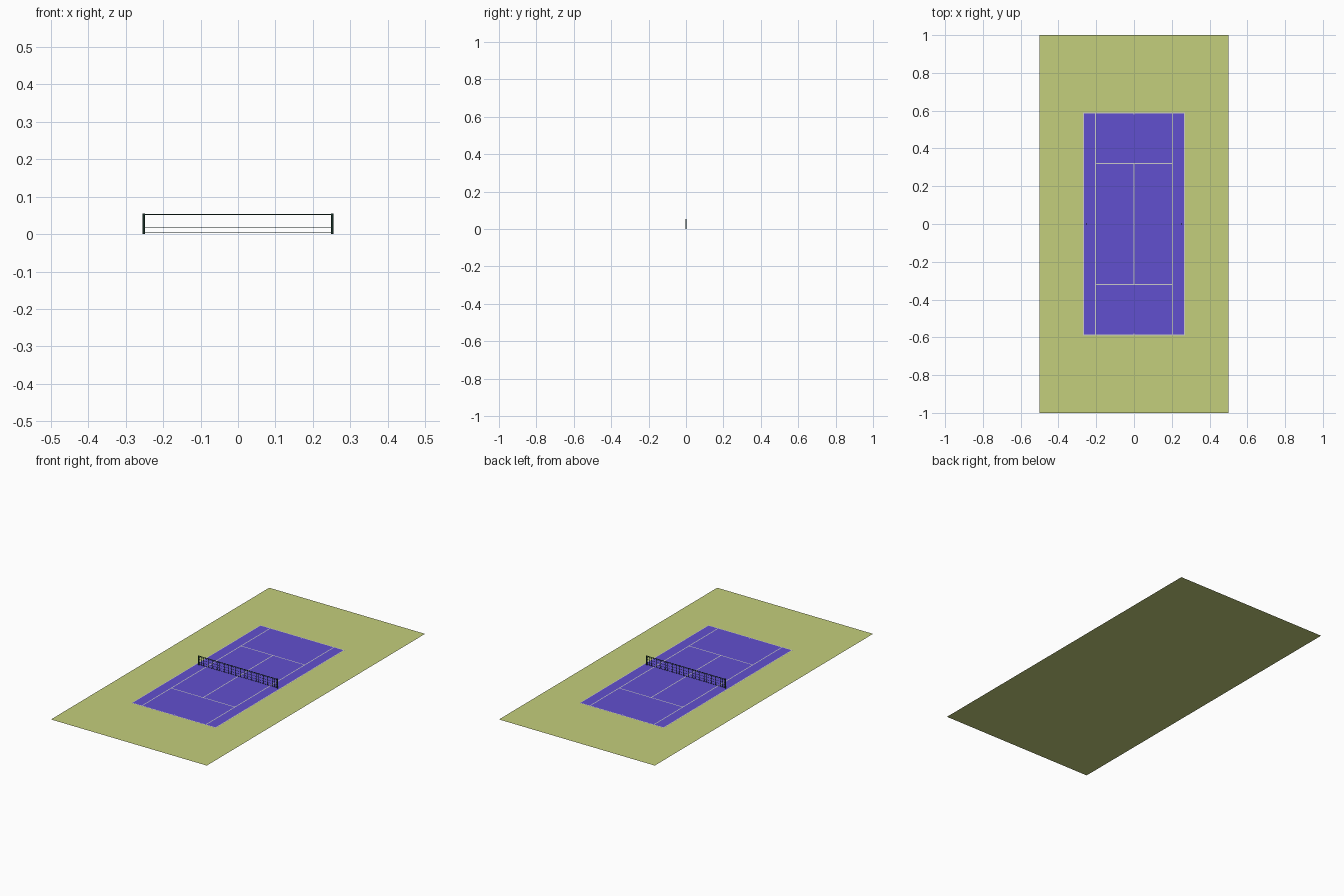
import bpy, bmesh
from mathutils import Matrix, Vector

if "Cube" in bpy.data.objects:
    bpy.data.objects.remove(bpy.data.objects["Cube"])


def material(name, color):
    m = bpy.data.materials.new(name)
    m.diffuse_color = (*color, 1)
    m.use_nodes = True
    m.node_tree.nodes["Principled BSDF"].inputs["Base Color"].default_value = m.diffuse_color
    return m


GREEN = material("surround_green", (0.55, 0.62, 0.20))
PURPLE = material("court_purple", (0.12, 0.08, 0.62))
PALE = material("line_pale", (0.62, 0.62, 0.60))
DARK = material("net_dark", (0.015, 0.05, 0.035))


def make(name, mat, build):
    bm = bmesh.new()
    build(bm)
    me = bpy.data.meshes.new(name)
    bm.to_mesh(me)
    bm.free()
    me.materials.append(mat)
    ob = bpy.data.objects.new(name, me)
    bpy.context.collection.objects.link(ob)
    return ob


def rect(bm, x, y, w, d, z):
    bmesh.ops.create_grid(bm, x_segments=1, y_segments=1, size=0.5,
                          matrix=Matrix.LocRotScale(Vector((x, y, z)), None, Vector((w, d, 1))))


def box(bm, loc, size):
    bmesh.ops.create_cube(bm, size=1, matrix=Matrix.LocRotScale(Vector(loc), None, Vector(size)))


# Flat ground and playing area
make("surround", GREEN, lambda bm: rect(bm, 0, 0, 1, 2, 0))
make("court", PURPLE, lambda bm: rect(bm, 0, 0, 0.54, 1.18, 0.0005))


# Painted markings
def lines(bm):
    z, t = 0.001, 0.005
    for s in (-1, 1):
        rect(bm, s * 0.268, 0, 0.004, 1.18, z)
        rect(bm, s * 0.205, 0, t, 1.18, z)
        rect(bm, 0, s * 0.588, 0.54, 0.004, z)
        rect(bm, 0, s * 0.32, 0.41, t, z)
        rect(bm, 0, s * 0.584, t, 0.008, z)
    rect(bm, 0, 0, t, 0.64, z)


make("court_lines", PALE, lines)


# Net posts
def posts(bm):
    for s in (-1, 1):
        bmesh.ops.create_cone(bm, cap_ends=True, segments=12, radius1=0.0028, radius2=0.0028,
                              depth=0.055, matrix=Matrix.Translation((s * 0.252, 0, 0.0275)))


make("net_posts", DARK, posts)


# Net mesh of thin cords with a top band
def net(bm):
    n, t = 34, 0.001
    for i in range(n + 1):
        box(bm, (-0.25 + 0.5 * i / n, 0, 0.0275), (t, t, 0.049))
    for z in (0.0035, 0.018, 0.0325, 0.047):
        box(bm, (0, 0, z), (0.5, t, t))
    box(bm, (0, 0, 0.0525), (0.502, 0.002, 0.003))


make("net", DARK, net)
